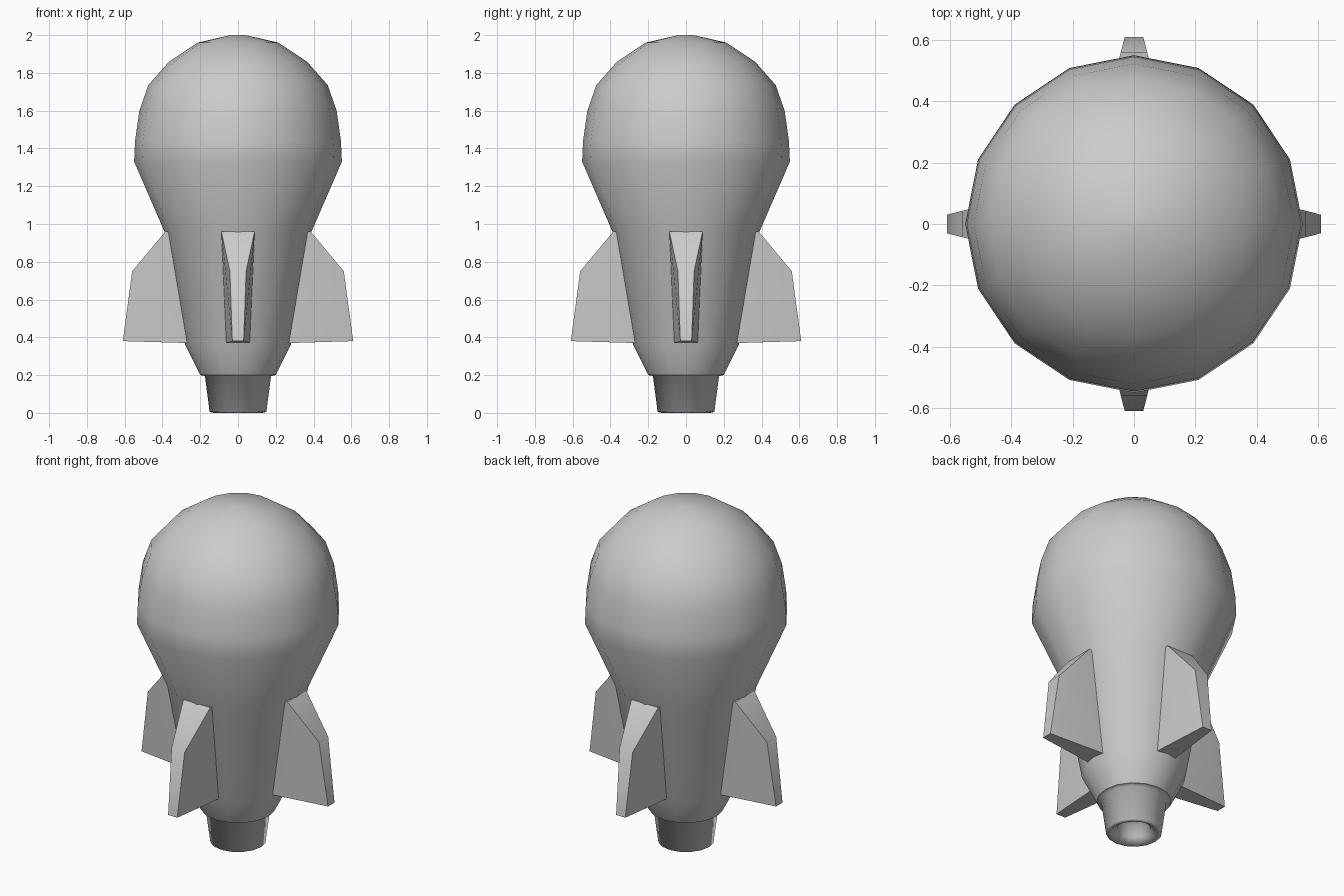
import bpy, bmesh, math
from mathutils import Matrix

cube = bpy.data.objects.get("Cube")
if cube:
    bpy.data.objects.remove(cube, do_unlink=True)

SIDES = 16

grey = bpy.data.materials.new("plain grey")
grey.use_nodes = True
COLOUR = (0.6, 0.6, 0.6, 1)
grey.diffuse_color = COLOUR
grey.node_tree.nodes["Principled BSDF"].inputs["Base Color"].default_value = COLOUR


def finish(name, bm, angle):
    bmesh.ops.recalc_face_normals(bm, faces=bm.faces)
    mesh = bpy.data.meshes.new(name)
    bm.to_mesh(mesh)
    bm.free()
    mesh.materials.append(grey)
    obj = bpy.data.objects.new(name, mesh)
    bpy.context.collection.objects.link(obj)
    bpy.ops.object.select_all(action="DESELECT")
    obj.select_set(True)
    bpy.context.view_layer.objects.active = obj
    bpy.ops.object.shade_smooth_by_angle(angle=math.radians(angle))
    return obj


def lathe(name, profile, angle):
    """Turn a (radius, height) profile around the z axis."""
    bm = bmesh.new()
    verts = [bm.verts.new((r, 0, z)) for r, z in profile]
    edges = [bm.edges.new(pair) for pair in zip(verts, verts[1:])]
    bmesh.ops.spin(bm, geom=verts + edges, cent=(0, 0, 0), axis=(0, 0, 1),
                   angle=math.tau, steps=SIDES, use_merge=True)
    bmesh.ops.remove_doubles(bm, verts=bm.verts, dist=0.0005)
    return finish(name, bm, angle)


# Hull: tapered lower body, flared shoulder and domed nose
lathe("hull", [(0.2, 0.2), (0.28, 0.36), (0.385, 0.95), (0.55, 1.33),
               (0.545, 1.44), (0.522, 1.6), (0.475, 1.735), (0.365, 1.86),
               (0.215, 1.96), (0.04, 2.0), (0, 2.0)], 40)

# Nozzle: underside ring, tapered tube, rounded lip and hollow bore
lathe("nozzle", [(0.2, 0.2), (0.175, 0.195), (0.15, 0.005), (0.13, 0),
                 (0.09, 0.03), (0.08, 0.1), (0, 0.1)], 100)

# Fins: (radius, height, half thickness) down the root and the outer edge
ROOT = [(0.385, 0.96, 0.088), (0.275, 0.37, 0.062)]
OUTER = [(0.56, 0.75, 0.043), (0.61, 0.38, 0.03)]
CORE = [(0.3, 0.96, 0.088), (0.2, 0.37, 0.062)]

for i, side in enumerate(("left", "back", "right", "front")):
    bm = bmesh.new()
    outline = [CORE[0], ROOT[0], OUTER[0], OUTER[1], ROOT[1], CORE[1]]
    near = [bm.verts.new((r, -t, z)) for r, z, t in outline]
    far = [bm.verts.new((r, t, z)) for r, z, t in outline]
    n = len(outline)
    for k in range(n):
        j = (k + 1) % n
        bm.faces.new((near[k], near[j], far[j], far[k]))
    for row in (near, far):
        bm.faces.new((row[0], row[1], row[4], row[5]))
        bm.faces.new(row[1:5])
    bm.transform(Matrix.Rotation(i * math.pi / 2, 4, "Z"))
    finish(side + "_fin", bm, 40)
